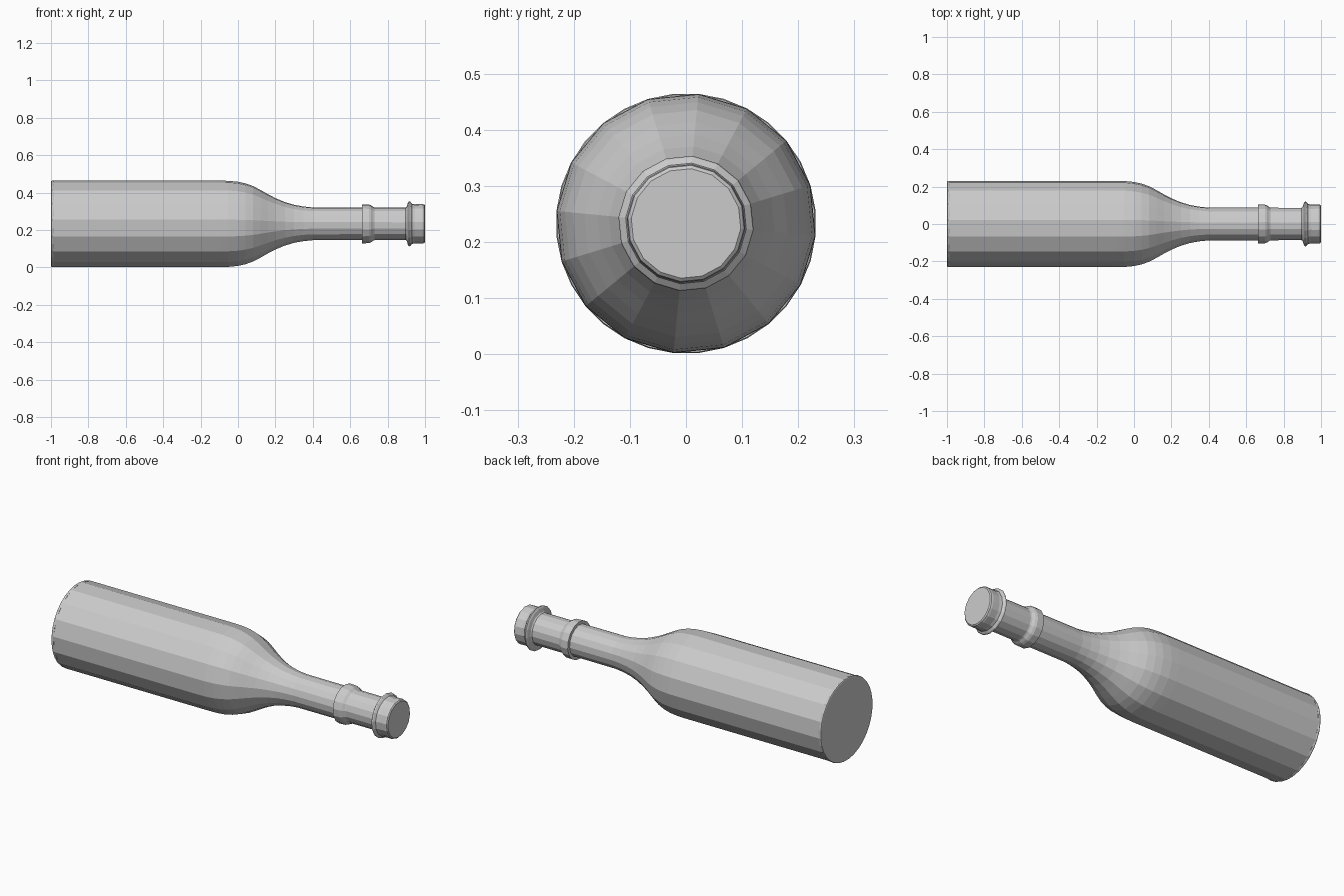
import bpy
import bmesh
from math import cos, sin, radians, tau

cube = bpy.data.objects.get("Cube")
if cube:
    bpy.data.objects.remove(cube)

AXIS_Z = 0.233
TWIST = radians(-5.5)

glass = bpy.data.materials.new("light grey")
glass.use_nodes = True
grey = (0.6, 0.6, 0.6, 1)
glass.diffuse_color = grey
glass.node_tree.nodes["Principled BSDF"].inputs["Base Color"].default_value = grey


def lathe(name, profile, sides=16):
    """Turn (x, radius) points around the lengthwise axis and cap both ends."""
    bm = bmesh.new()
    rings = []
    for x, r in profile:
        angles = [TWIST + tau * i / sides for i in range(sides)]
        rings.append([bm.verts.new((x, r * cos(a), AXIS_Z + r * sin(a))) for a in angles])
    for a, b in zip(rings, rings[1:]):
        for i in range(sides):
            j = (i + 1) % sides
            bm.faces.new((a[i], a[j], b[j], b[i]))
    bm.faces.new(rings[0])
    bm.faces.new(rings[-1])
    bmesh.ops.recalc_face_normals(bm, faces=bm.faces)
    mesh = bpy.data.meshes.new(name)
    bm.to_mesh(mesh)
    bm.free()
    mesh.materials.append(glass)
    obj = bpy.data.objects.new(name, mesh)
    bpy.context.collection.objects.link(obj)
    return obj


# Body, shoulder and neck
lathe("bottle_body", [
    (-0.997, 0.228), (-0.99, 0.232), (-0.1, 0.232), (-0.05, 0.231), (0.0, 0.226),
    (0.04, 0.217), (0.08, 0.203), (0.12, 0.182), (0.16, 0.159), (0.2, 0.138),
    (0.25, 0.117), (0.3, 0.102), (0.35, 0.093), (0.4, 0.088), (0.92, 0.087)])

# Rounder base disc
lathe("bottle_base", [(-1, 0.226), (-0.998, 0.23), (-0.992, 0.232), (-0.985, 0.23)], 32)

# Collar band on the neck
lathe("neck_collar", [
    (0.662, 0.086), (0.662, 0.105), (0.7, 0.104), (0.712, 0.099),
    (0.724, 0.09), (0.735, 0.086)])

# Flared lip and closed cap
lathe("bottle_cap", [
    (0.895, 0.086), (0.902, 0.092), (0.908, 0.112), (0.914, 0.121), (0.921, 0.119),
    (0.93, 0.108), (0.945, 0.105), (0.985, 0.106), (0.995, 0.104), (1, 0.098)])
